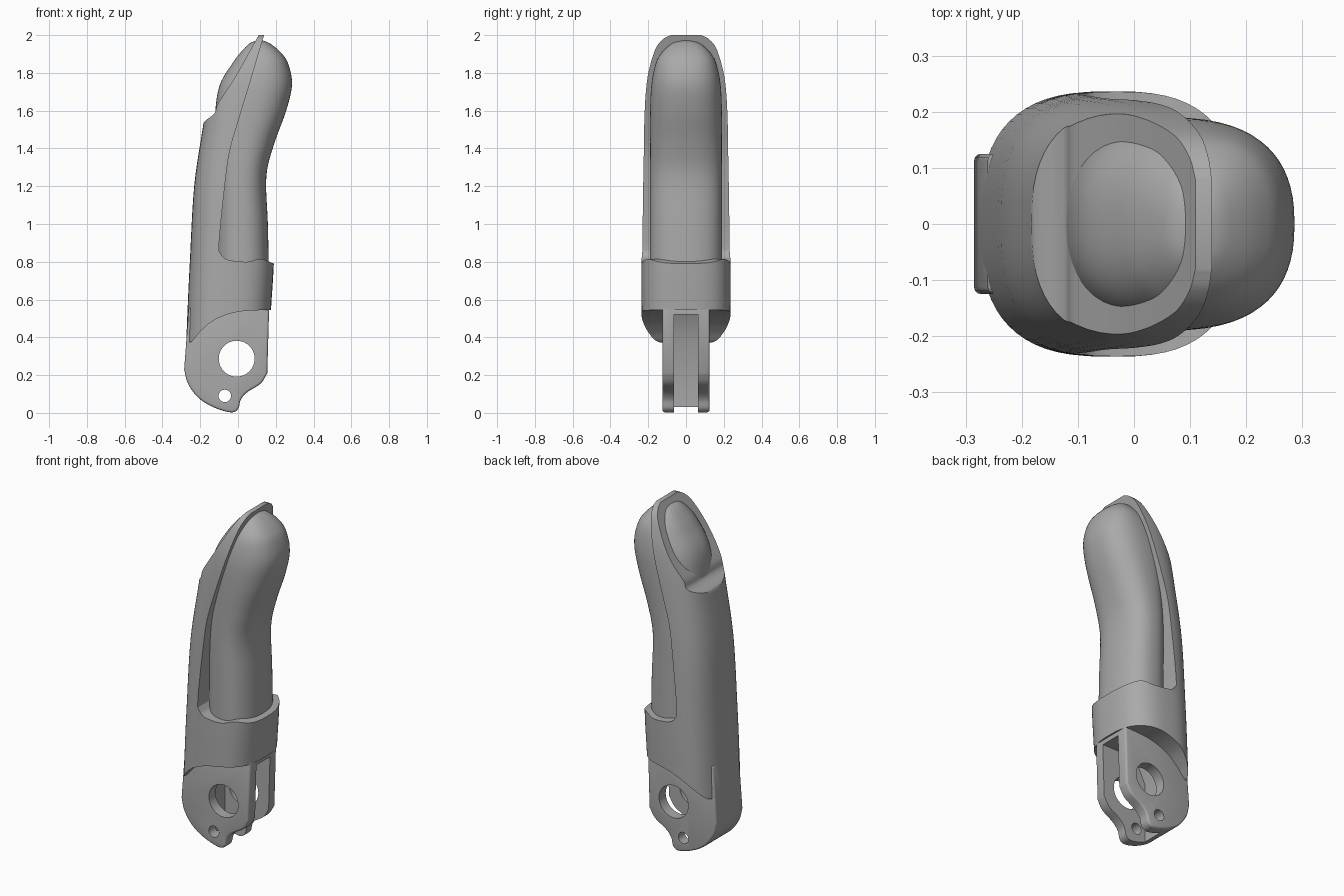
import bpy, bmesh, math
from mathutils import Vector

if "Cube" in bpy.data.objects:
    bpy.data.objects.remove(bpy.data.objects["Cube"])

grey = bpy.data.materials.new("plain_grey")
grey.use_nodes = True
GREY = (0.4, 0.4, 0.4, 1)
grey.diffuse_color = GREY
bsdf = next(n for n in grey.node_tree.nodes if n.type == "BSDF_PRINCIPLED")
bsdf.inputs["Base Color"].default_value = GREY
bsdf.inputs["Roughness"].default_value = 0.6


def finish(bm, name):
    bmesh.ops.recalc_face_normals(bm, faces=bm.faces)
    mesh = bpy.data.meshes.new(name)
    bm.to_mesh(mesh)
    bm.free()
    mesh.materials.append(grey)
    obj = bpy.data.objects.new(name, mesh)
    bpy.context.collection.objects.link(obj)
    return obj


def spline(points, steps):
    """Smooth curve through the given points."""
    p = [Vector(q) for q in points]
    p = [2 * p[0] - p[1]] + p + [2 * p[-1] - p[-2]]
    out = []
    for a, b, c, d in zip(p, p[1:], p[2:], p[3:]):
        for i in range(steps):
            t = i / steps
            out.append(0.5 * (2 * b + (c - a) * t + (2 * a - 5 * b + 4 * c - d) * t * t
                              + (3 * b - a - 3 * c + d) * t ** 3))
    return out + [p[-2]]


def loft(name, stations, power, steps=6, sides=64):
    """Rounded sections; each station is (back x, front x, half width, z)."""
    bm = bmesh.new()
    rings = []
    for x0, x1, half, z in spline(stations, steps):
        ring = []
        for i in range(sides):
            a = math.tau * i / sides
            c, s = math.cos(a), math.sin(a)
            x = (x0 + x1) / 2 + (x1 - x0) / 2 * math.copysign(abs(c) ** (2 / power), c)
            ring.append(bm.verts.new((x, half * math.copysign(abs(s) ** (2 / power), s), z)))
        rings.append(ring)
    for a, b in zip(rings, rings[1:]):
        for i in range(sides):
            j = (i + 1) % sides
            bm.faces.new((a[i], a[j], b[j], b[i]))
    bm.faces.new(rings[0])
    bm.faces.new(rings[-1])
    return finish(bm, name)


def prism(name, outline, half):
    """Side outline in x and z, extruded across y."""
    bm = bmesh.new()
    face = bm.faces.new([bm.verts.new((p[0], -half, p[1])) for p in outline])
    new = bmesh.ops.extrude_face_region(bm, geom=[face])["geom"]
    bmesh.ops.translate(bm, vec=(0, 2 * half, 0),
                        verts=[v for v in new if isinstance(v, bmesh.types.BMVert)])
    return finish(bm, name)


def circle(x, z, r, n=40):
    return [(x + r * math.cos(math.tau * i / n), z + r * math.sin(math.tau * i / n))
            for i in range(n)]


def apply_modifiers(obj):
    graph = bpy.context.evaluated_depsgraph_get()
    obj.data = bpy.data.meshes.new_from_object(obj.evaluated_get(graph))
    obj.modifiers.clear()


def cut(obj, outline, half=0.6):
    cutter = prism("cutter", outline, half)
    mod = obj.modifiers.new("cut", "BOOLEAN")
    mod.operation, mod.solver, mod.object = "DIFFERENCE", "EXACT", cutter
    apply_modifiers(obj)
    bpy.data.objects.remove(cutter)


# Soft core: the finger pad in front and the nail behind
core = loft("finger_core", [
    (-0.12, 0.165, 0.19, 0.7), (-0.12, 0.158, 0.19, 1.0), (-0.12, 0.15, 0.19, 1.25),
    (-0.12, 0.19, 0.19, 1.42), (-0.12, 0.255, 0.19, 1.6), (-0.095, 0.286, 0.183, 1.74),
    (-0.03, 0.265, 0.16, 1.85), (0.015, 0.225, 0.126, 1.91), (0.06, 0.17, 0.075, 1.955),
    (0.1, 0.13, 0.02, 1.972)], 2.4)

# Hard shell: lower sleeve and the back of the finger
shell = loft("finger_shell", [
    (-0.277, 0.165, 0.235, 0.3), (-0.267, 0.175, 0.236, 0.55), (-0.255, 0.19, 0.236, 0.8),
    (-0.232, 0.2, 0.229, 1.2), (-0.185, 0.25, 0.222, 1.52), (-0.16, 0.3, 0.213, 1.7),
    (-0.14, 0.32, 0.195, 1.82), (-0.1, 0.32, 0.16, 1.93), (-0.07, 0.3, 0.12, 1.98),
    (-0.05, 0.28, 0.08, 2.0)], 2.7)

# Opening for the pad
cut(shell, spline([(0.145, 2.02), (0.12, 1.94), (0.07, 1.77), (0.0, 1.54), (-0.045, 1.38),
                   (-0.07, 1.2), (-0.1, 0.9), (-0.09, 0.84), (-0.05, 0.81), (0.05, 0.8),
                   (0.12, 0.815), (0.19, 0.79)], 5)
    + [Vector((0.6, 0.79)), Vector((0.6, 2.02))])

# Recess around the nail
cut(shell, spline([(-0.215, 1.48), (-0.18, 1.54), (-0.125, 1.585), (-0.105, 1.64),
                   (-0.02, 1.77), (0.115, 2.01)], 5)
    + [Vector((0.1, 2.2)), Vector((-0.6, 2.2)), Vector((-0.6, 1.48))])

# Curved lower edge of the sleeve
cut(shell, spline([(-0.32, 0.36), (-0.25, 0.375), (-0.2, 0.43), (-0.12, 0.495),
                   (0.0, 0.535), (0.16, 0.545), (0.4, 0.55)], 5)
    + [Vector((0.4, 0.1)), Vector((-0.32, 0.1))])

# Hinge fork below the sleeve
bottom = spline([(-0.285, 0.23), (-0.265, 0.155), (-0.21, 0.08), (-0.13, 0.03), (-0.04, 0.003),
                 (0.0, 0.02), (0.015, 0.07), (0.05, 0.11), (0.12, 0.155), (0.155, 0.21)], 5)
fork = prism("hinge_fork", bottom + [Vector((0.165, 0.56)), Vector((-0.26, 0.56))], 0.125)
bevel = fork.modifiers.new("rounded_edges", "BEVEL")
bevel.width, bevel.segments, bevel.limit_method = 0.012, 3, "ANGLE"
bevel.angle_limit = math.radians(50)
apply_modifiers(fork)

# Slot between the fork plates, then the pivot and cord holes
slot = [(-0.13, -0.1), (-0.13, 0.38), (-0.06, 0.52), (0.4, 0.52), (0.4, -0.1)]
cut(fork, slot, 0.063)
cut(shell, [(-0.1, 0.3), (-0.1, 0.45), (-0.06, 0.52), (0.4, 0.52), (0.4, 0.3)], 0.063)
cut(fork, circle(-0.007, 0.287, 0.095))
cut(fork, circle(-0.07, 0.09, 0.033, 24))

# Smooth surfaces with sharp cut edges
bpy.ops.object.select_all(action="DESELECT")
for part in (core, shell, fork):
    part.select_set(True)
bpy.context.view_layer.objects.active = shell
bpy.ops.object.shade_smooth_by_angle(angle=math.radians(32))
